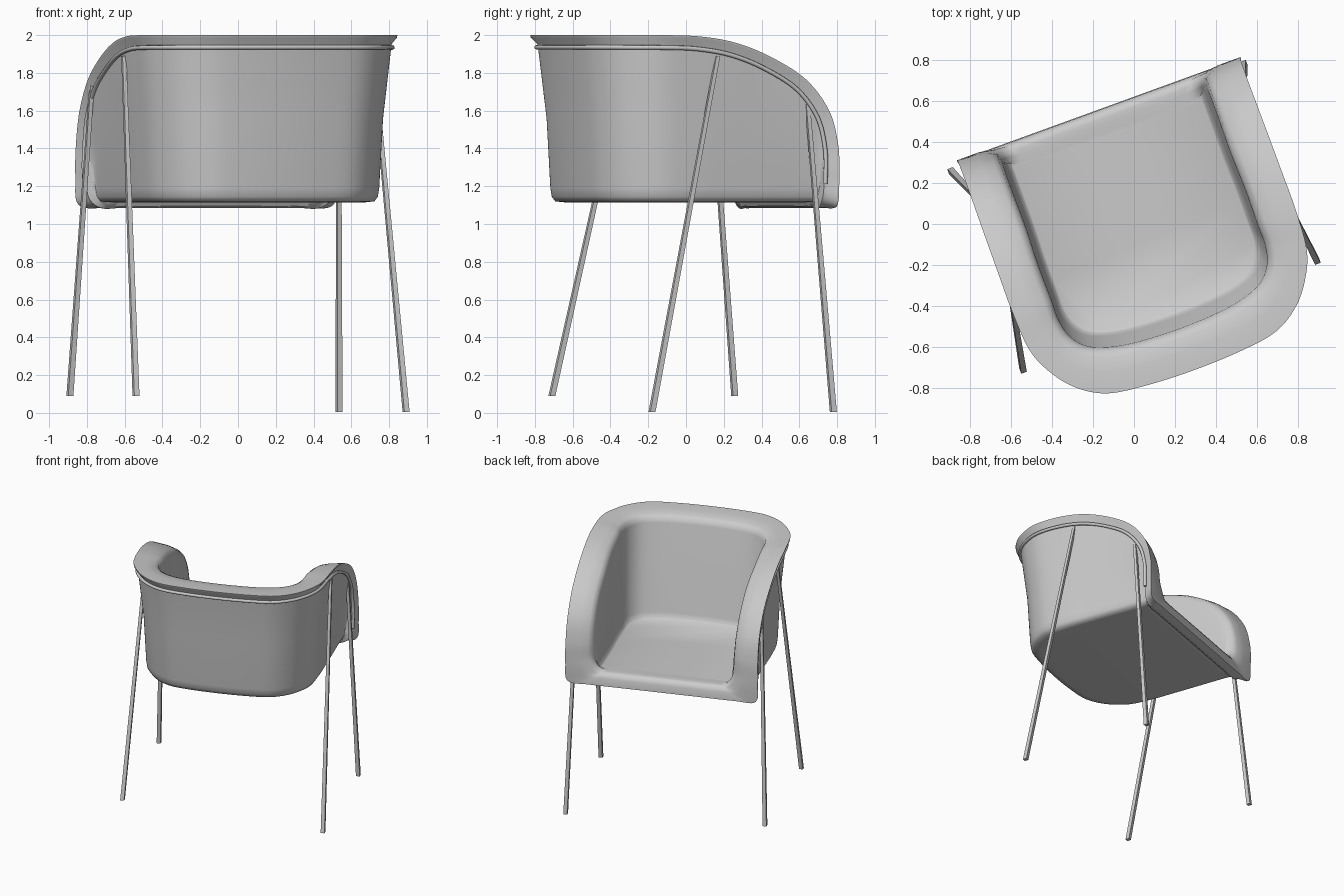
import bpy, bmesh, math
from mathutils import Vector, Matrix

if "Cube" in bpy.data.objects:
    bpy.data.objects.remove(bpy.data.objects["Cube"])

PLACE = Matrix.Rotation(math.radians(20), 4, 'Z') @ Matrix.Translation((0.03, 0, 0))

# right half of the rim loop: outer edge xyz, inner edge xyz (back centre -> arm -> front lip)
HALF = [
    (0, -.768, 2.0, 0, -.57, 1.985), (.25, -.758, 2.0, .22, -.56, 1.985),
    (.44, -.728, 2.0, .36, -.535, 1.985), (.575, -.645, 2.0, .46, -.49, 1.985),
    (.665, -.53, 2.0, .52, -.415, 1.98), (.718, -.4, 2.0, .545, -.32, 1.975),
    (.733, -.2, 1.993, .545, -.2, 1.965), (.733, 0, 1.96, .545, -.01, 1.925),
    (.732, .2, 1.885, .54, .18, 1.855), (.73, .4, 1.765, .54, .37, 1.735),
    (.73, .53, 1.6, .54, .495, 1.58), (.732, .58, 1.42, .54, .55, 1.42),
    (.733, .586, 1.25, .53, .55, 1.28), (.715, .582, 1.1, .47, .54, 1.2),
    (.55, .582, 1.09, .38, .535, 1.19), (.25, .582, 1.09, .2, .535, 1.19),
    (0, .582, 1.09, 0, .535, 1.19)]


def catmull(p0, p1, p2, p3, t):
    return 0.5 * (2 * p1 + (p2 - p0) * t + (2 * p0 - 5 * p1 + 4 * p2 - p3) * t * t
                  + (3 * p1 - p0 - 3 * p2 + p3) * t ** 3)


def loop(offset, steps=7):
    """Closed smooth loop through the mirrored control points."""
    pts = [Vector(r[offset:offset + 3]) for r in HALF]
    pts += [Vector((-p.x, p.y, p.z)) for p in pts[-2:0:-1]]
    n = len(pts)
    return [catmull(pts[i - 1], pts[i], pts[(i + 1) % n], pts[(i + 2) % n], s / steps)
            for i in range(n) for s in range(steps)]


def add(name, bm, angle):
    bm.transform(PLACE)
    bmesh.ops.recalc_face_normals(bm, faces=bm.faces)
    me = bpy.data.meshes.new(name)
    bm.to_mesh(me)
    bm.free()
    ob = bpy.data.objects.new(name, me)
    bpy.context.collection.objects.link(ob)
    bpy.ops.object.select_all(action='DESELECT')
    ob.select_set(True)
    bpy.context.view_layer.objects.active = ob
    bpy.ops.object.shade_smooth_by_angle(angle=math.radians(angle))


# cross-sections of the shell, one per point of the rim loop
outer, inner = loop(0), loop(3)
N = len(outer)
sections, frame = [], {}
for i, (o, e) in enumerate(zip(outer, inner)):
    d = e - o
    n = -(outer[(i + 1) % N] - outer[i - 1]).cross(d).normalized()   # into the shell
    k = min(1, max(0, (e.z - 1.19) / .25))        # 0 on the front lip, 1 on arms and back
    k = k * k * (3 - 2 * k)
    # outside: underside, rounded lower edge, wall, rim flange
    wall = o + d * .22 + n * .065
    base = Vector((o.x * .885, o.y * (.87 if o.y < 0 else .86), 0))
    low = base + Vector((0, 0, min(1.19, wall.z + .01)))
    bend = base * .99 + Vector((0, 0, min(1.145, low.z)))
    # inside: rounded rim edge, wall, seat
    foot = Vector((e.x * .95, e.y * (.87 if e.y < 0 else .89), 1.188 + .045 * k))
    floor = Vector((e.x * .9, e.y * (.83 if e.y < 0 else .86), 1.187))
    shoulder = e.lerp(foot, .5).lerp(e + d * .1 + n * .05, k)
    bulge = .006 + .016 * (1 - k)
    sections.append([
        base * .9 + Vector((0, 0, 1.115)), base * .965 + Vector((0, 0, 1.12)), bend, low,
        low.lerp(wall, .5) + d * .06 * k, wall,
        o + d * .2 + n * .045, o + d * .015 + n * .012, o,
        o + d * .5 - n * bulge, o + d * .85 - n * bulge * (1 - k), e + n * .012 * k, shoulder,
        foot, floor.lerp(foot, .35) - Vector((0, 0, .008 * k)), floor])
    if wall.z > 1.2:
        frame[i] = o + d * .18 + n * .062

# seat shell: closed loft of all sections with seat and underside caps
bm = bmesh.new()
rows = [[bm.verts.new(p) for p in s] for s in sections]
for i in range(N):
    a, b = rows[i], rows[(i + 1) % N]
    for j in range(len(a) - 1):
        bm.faces.new((a[j], b[j], b[j + 1], a[j + 1]))
bm.faces.new([r[0] for r in rows])
bm.faces.new([r[-1] for r in rows])
add("seat_shell", bm, 62)

# thin tube following the underside of the rim from arm to arm
path = [frame[i % N] for i in range(-(N // 2), N // 2 + 1) if i % N in frame]
cu = bpy.data.curves.new("rim_frame", 'CURVE')
cu.dimensions = '3D'
cu.bevel_depth = .012
cu.bevel_resolution = 2
cu.use_fill_caps = True
sp = cu.splines.new('POLY')
sp.points.add(len(path) - 1)
for pt, p in zip(sp.points, path):
    pt.co = (*(PLACE @ p), 1)
bpy.context.collection.objects.link(bpy.data.objects.new("rim_frame", cu))

# four tapered legs: foot and top positions in world space
LEGS = {
    "front_left_leg": ((-.89, .258, .09), (-.774, .137, 1.73)),
    "back_left_leg": ((-.54, -.71, .09), (-.605, -.31, 1.89)),
    "front_right_leg": ((.535, .78, .005), (.533, .635, 1.73)),
    "back_right_leg": ((.89, -.18, .005), (.715, .168, 1.89)),
}
for name, ends in LEGS.items():
    bm = bmesh.new()
    bottom, top = [
        [bm.verts.new(PLACE.inverted() @ Vector(c) + Vector((x * r, y * r, 0)))
         for x, y in ((-1, -1), (1, -1), (1, 1), (-1, 1))]
        for c, r in zip(ends, (.0145, .0105))]
    for s in range(4):
        q = (s + 1) % 4
        bm.faces.new((bottom[s], bottom[q], top[q], top[s]))
    bm.faces.new(bottom)
    bm.faces.new(top)
    add(name, bm, 30)
